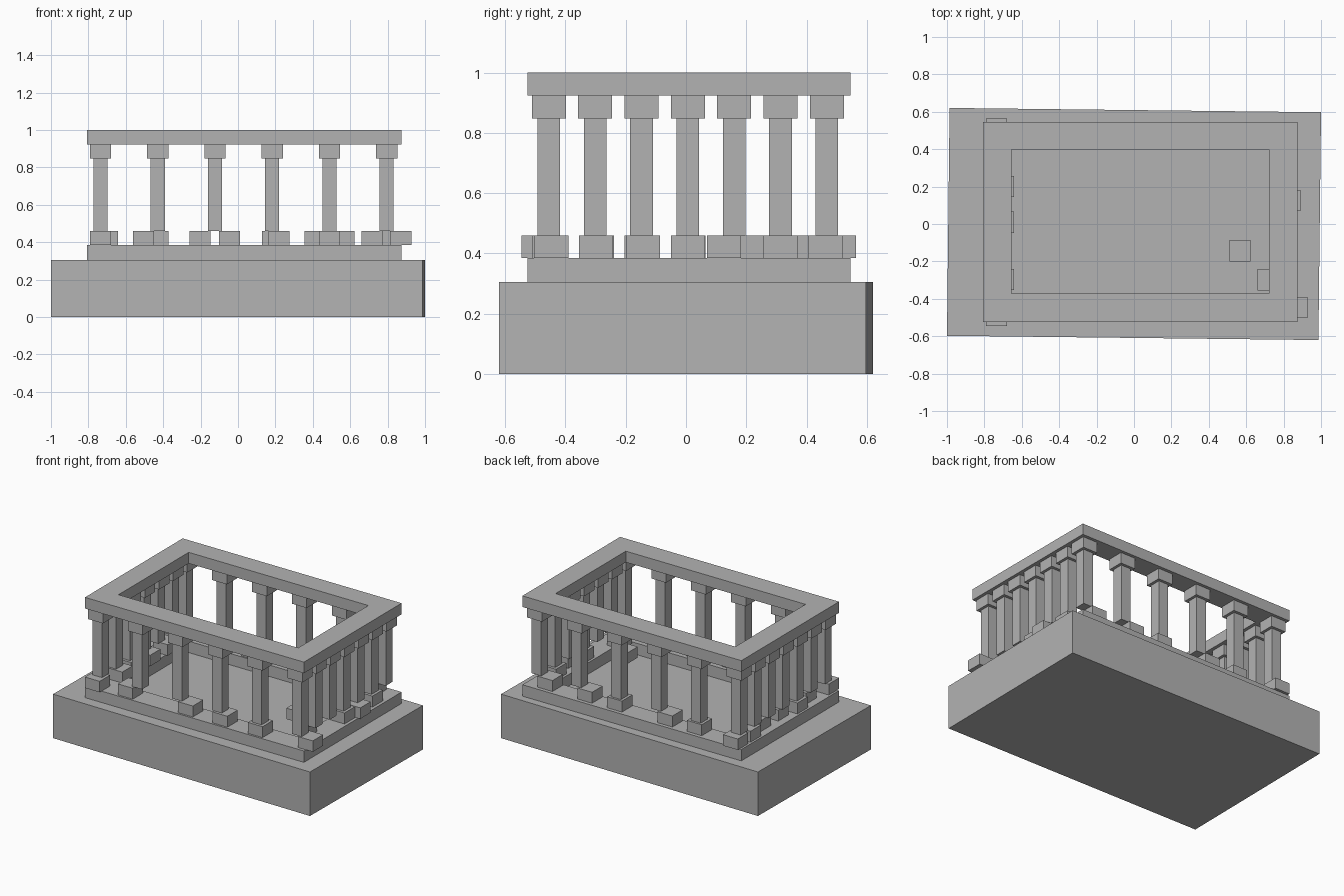
import bpy, bmesh, math
from mathutils import Matrix

if "Cube" in bpy.data.objects:
    bpy.data.objects.remove(bpy.data.objects["Cube"])

stone = bpy.data.materials.new("grey_stone")
stone.diffuse_color = (0.45, 0.45, 0.45, 1)
stone.use_nodes = True
stone.node_tree.nodes["Principled BSDF"].inputs["Base Color"].default_value = stone.diffuse_color


def finish(name, bm):
    mesh = bpy.data.meshes.new(name)
    bm.to_mesh(mesh)
    bm.free()
    mesh.materials.append(stone)
    ob = bpy.data.objects.new(name, mesh)
    bpy.context.collection.objects.link(ob)
    return ob


def box(name, x, y, sx, sy, z0, z1):
    bm = bmesh.new()
    bmesh.ops.create_cube(bm, size=1, matrix=Matrix.Translation((x, y, (z0 + z1) / 2))
                          @ Matrix.Diagonal((sx, sy, z1 - z0, 1)))
    return finish(name, bm)


def frame(name, outer, inner, z0, z1):
    """Rectangular ring; rectangles are (x0, x1, y0, y1)."""
    bm = bmesh.new()
    loops = []
    for x0, x1, y0, y1 in (outer, inner):
        for z in (z0, z1):
            loops.append([bm.verts.new((x, y, z)) for x, y in
                          ((x0, y0), (x1, y0), (x1, y1), (x0, y1))])
    ob, ot, ib, it = loops
    for a, b in ((ob, ot), (ot, it), (it, ib), (ib, ob)):
        for i in range(4):
            j = (i + 1) % 4
            bm.faces.new((a[i], a[j], b[j], b[i]))
    bmesh.ops.recalc_face_normals(bm, faces=bm.faces)
    return finish(name, bm)


# Slightly turned ground block
base = box("base_block", 0, 0, 1.986, 1.218, 0, 0.305)
base.data.transform(Matrix.Rotation(-0.0115, 4, 'Z'))

# Lower and upper rings
OUTER, INNER = (-0.806, 0.873, -0.525, 0.545), (-0.656, 0.722, -0.372, 0.397)
frame("lower_ring", OUTER, INNER, 0.305, 0.384)
frame("upper_ring", OUTER, INNER, 0.923, 1.0)

# Columns with capitals around the perimeter
xs = [-0.735 + 0.306 * i for i in range(6)]
ys = [-0.455 + 0.1537 * j for j in range(7)]
for i, x in enumerate(xs):
    for j, y in enumerate(ys):
        if i in (0, 5) or j in (0, 6):
            box("column_shaft", x, y, 0.075, 0.075, 0.46, 0.848)
            box("column_capital", x, y, 0.113, 0.113, 0.848, 0.923)

# Loose, shifted foot blocks
feet = [(-0.735, -0.49), (-0.506, -0.455), (-0.045, -0.455),     # front row
        (0.22, -0.455), (0.49, -0.455), (0.87, -0.447),
        (-0.735, 0.507), (-0.428, 0.463), (-0.203, 0.463),       # back row
        (0.184, 0.463), (0.413, 0.463), (0.717, 0.463),
        (0.717, -0.298), (0.567, -0.143), (0.795, 0.007),        # right row
        (0.833, 0.126), (0.795, 0.313),
        (-0.697, -0.296), (-0.735, -0.147), (-0.697, 0.009),     # left row
        (-0.697, 0.201), (-0.735, 0.367)]
for x, y in feet:
    box("column_foot", x, y, 0.113, 0.113, 0.384, 0.46)
